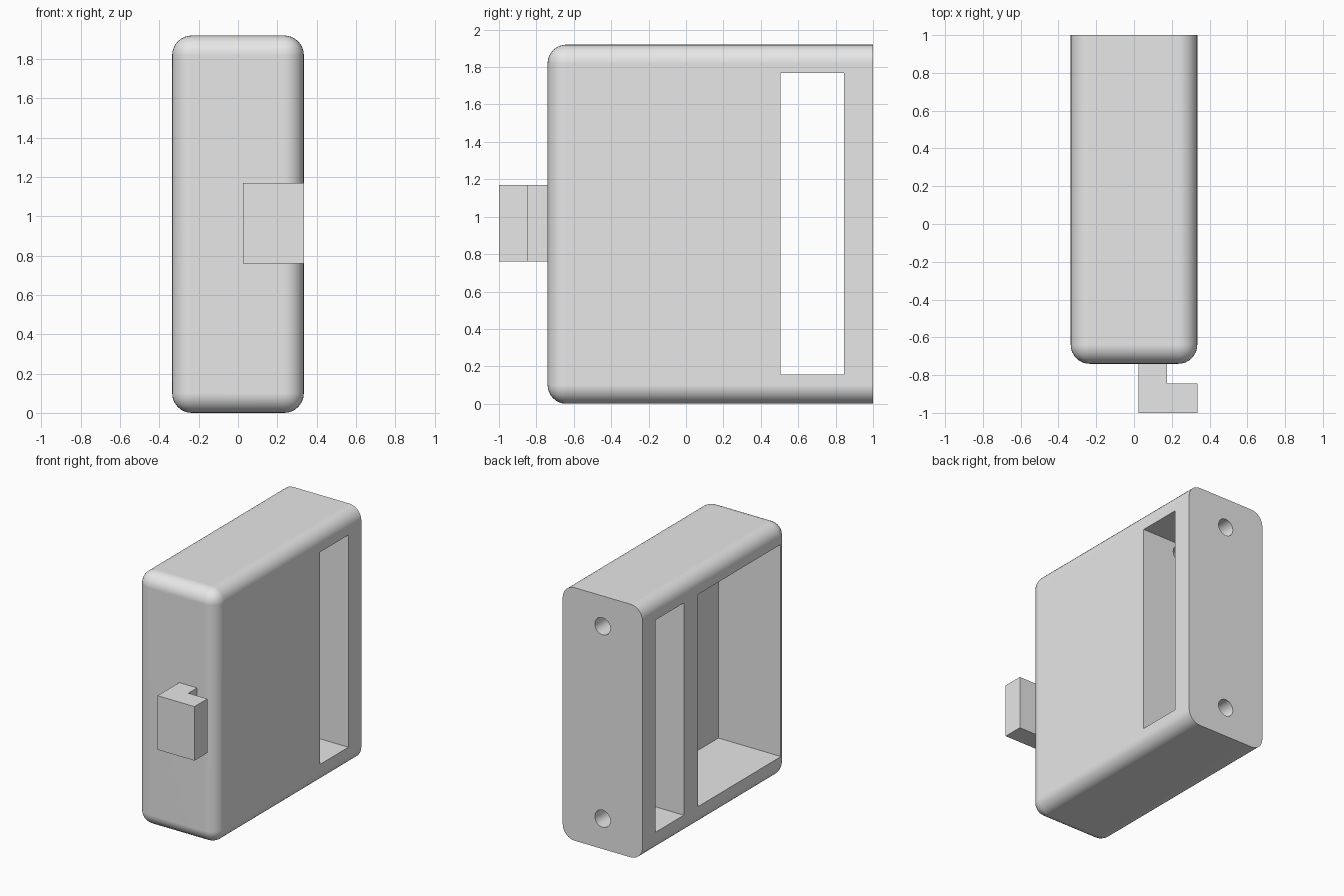
import bpy
import bmesh
import math
from mathutils import Matrix, Vector

if "Cube" in bpy.data.objects:
    bpy.data.objects.remove(bpy.data.objects["Cube"], do_unlink=True)

HALF_W, HEIGHT = 0.335, 1.92
FRONT, BACK = -0.74, 1.0
FILLET = 0.1
FLOOR, CEILING = 0.157, 1.767

grey = bpy.data.materials.new("plain grey")
grey.use_nodes = True
grey.diffuse_color = (0.8, 0.8, 0.8, 1)
grey.node_tree.nodes["Principled BSDF"].inputs["Base Color"].default_value = (0.8, 0.8, 0.8, 1)


def finish(name, bm):
    bmesh.ops.recalc_face_normals(bm, faces=bm.faces[:])
    mesh = bpy.data.meshes.new(name)
    bm.to_mesh(mesh)
    bm.free()
    mesh.materials.append(grey)
    obj = bpy.data.objects.new(name, mesh)
    bpy.context.collection.objects.link(obj)
    return obj


def box_bm(low, high):
    low, high = Vector(low), Vector(high)
    bm = bmesh.new()
    place = Matrix.Translation((low + high) / 2) @ Matrix.Diagonal((*(high - low), 1))
    bmesh.ops.create_cube(bm, size=1, matrix=place)
    return bm


def select_only(obj):
    bpy.ops.object.select_all(action="DESELECT")
    obj.select_set(True)
    bpy.context.view_layer.objects.active = obj


def cut(obj, cutter):
    mod = obj.modifiers.new("cut", "BOOLEAN")
    mod.operation = "DIFFERENCE"
    mod.solver = "EXACT"
    mod.object = cutter
    select_only(obj)
    bpy.ops.object.modifier_apply(modifier=mod.name)
    bpy.data.objects.remove(cutter, do_unlink=True)


# Case: every edge is rounded except the rim of the flat back
bm = box_bm((-HALF_W, FRONT, 0), (HALF_W, BACK, HEIGHT))
rounded = [e for e in bm.edges if min(v.co.y for v in e.verts) < 0]
bmesh.ops.bevel(bm, geom=rounded, offset=FILLET, segments=8, profile=0.5, affect="EDGES")
case = finish("case", bm)

# Slot through both sides, and a deep pocket open on the right side
cut(case, finish("slot_cutter", box_bm((-0.5, 0.505, FLOOR), (0.5, 0.845, CEILING))))
cut(case, finish("pocket_cutter", box_bm((-0.5, -0.66, FLOOR), (0.19, 0.335, CEILING))))

# Screw holes from the back, through the slot into the pocket
for z in (0.23, HEIGHT - 0.23):
    bm = bmesh.new()
    place = Matrix.Translation((0, 0.65, z)) @ Matrix.Rotation(math.pi / 2, 4, "X")
    bmesh.ops.create_cone(bm, cap_ends=True, segments=32, radius1=0.065, radius2=0.065,
                          depth=0.9, matrix=place)
    cut(case, finish("hole_cutter", bm))

select_only(case)
bpy.ops.object.shade_smooth_by_angle(angle=math.radians(30))
weighted = case.modifiers.new("even_shading", "WEIGHTED_NORMAL")
weighted.keep_sharp = True

# Hook: L-shaped profile pulled upward
profile = [(0.025, -1), (HALF_W, -1), (HALF_W, -0.845), (0.175, -0.845),
           (0.175, -0.735), (0.025, -0.735)]
bm = bmesh.new()
base = bm.faces.new([bm.verts.new((x, y, 0.76)) for x, y in profile])
top = bmesh.ops.extrude_face_region(bm, geom=[base])["geom"]
bmesh.ops.translate(bm, vec=(0, 0, 0.41),
                    verts=[g for g in top if isinstance(g, bmesh.types.BMVert)])
finish("hook", bm)
